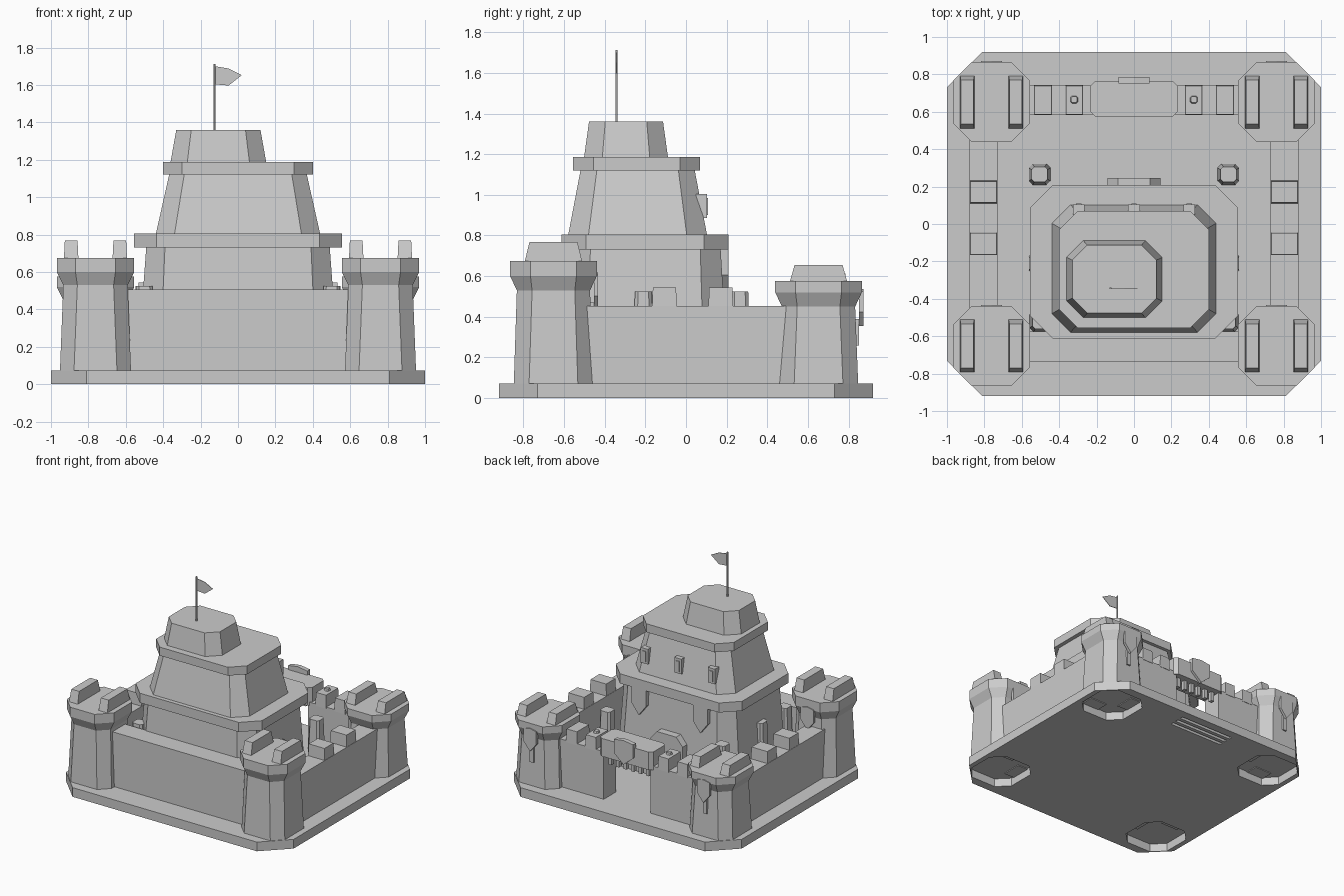
import bpy, bmesh

if "Cube" in bpy.data.objects:
    bpy.data.objects.remove(bpy.data.objects["Cube"], do_unlink=True)

stone = bpy.data.materials.new("stone grey")
stone.use_nodes = True
GREY = (0.6, 0.6, 0.6, 1)
stone.diffuse_color = GREY
stone.node_tree.nodes["Principled BSDF"].inputs["Base Color"].default_value = GREY


def finish(name, bm):
    bmesh.ops.recalc_face_normals(bm, faces=bm.faces)
    mesh = bpy.data.meshes.new(name)
    bm.to_mesh(mesh)
    bm.free()
    mesh.materials.append(stone)
    ob = bpy.data.objects.new(name, mesh)
    bpy.context.collection.objects.link(ob)
    return ob


def loft(name, rings):
    """Stack closed rings of points and cap both ends."""
    bm = bmesh.new()
    loops = [[bm.verts.new(p) for p in ring] for ring in rings]
    n = len(loops[0])
    for a, b in zip(loops, loops[1:]):
        for i in range(n):
            j = (i + 1) % n
            bm.faces.new((a[i], a[j], b[j], b[i]))
    bm.faces.new(loops[0])
    bm.faces.new(loops[-1])
    return finish(name, bm)


def ring(cx, cy, hx, hy, c, z):
    """Rectangle with cut corners at height z."""
    corners = [(-hx + c, -hy), (hx - c, -hy), (hx, -hy + c), (hx, hy - c),
               (hx - c, hy), (-hx + c, hy), (-hx, hy - c), (-hx, -hy + c)]
    return [(cx + x, cy + y, z) for x, y in corners]


def block(name, cx, cy, *levels):
    """Cut-corner block; each level is (half x, half y, corner cut, z)."""
    return loft(name, [ring(cx, cy, *lv) for lv in levels])


def box(name, x0, x1, y0, y1, z0, z1, tx=0.0, ty=0.0):
    """Box whose top is narrowed by tx and ty on each side."""
    def quad(a, b, z):
        return [(x0 + a, y0 + b, z), (x1 - a, y0 + b, z), (x1 - a, y1 - b, z), (x0 + a, y1 - b, z)]
    return loft(name, [quad(0, 0, z0), quad(tx, ty, z1)])


def plate(name, outline, y0, y1):
    """Upright outline in x and z, given thickness along y."""
    return loft(name, [[(x, y, z) for x, z in outline] for y in (y0, y1)])


def shield(name, x, y0, y1, top, w, h):
    pts = [(-w, 0), (0, 0.012), (w, 0), (w, -h * 0.6), (0, -h), (-w, -h * 0.6)]
    return plate(name, [(x + a, top + b) for a, b in pts], y0, y1)


# Base slab, with hollows under the towers and slots under the gate
base = block("base", 0, 0, (1, 0.92, 0.19, 0), (1, 0.92, 0.19, 0.073))
cutters = [block("hollow", sx * 0.76, sy * 0.65, (0.2, 0.2, 0.09, -0.1), (0.2, 0.2, 0.09, 0.066))
           for sx in (-1, 1) for sy in (-1, 1)]
cutters += [box("slot", -0.24, 0.24, y - 0.013, y + 0.013, -0.1, 0.03) for y in (0.73, 0.785, 0.84)]
bpy.context.view_layer.objects.active = base
for cut in cutters:
    cut.hide_render = True
    mod = base.modifiers.new("cut", "BOOLEAN")
    mod.operation, mod.object, mod.solver = "DIFFERENCE", cut, "EXACT"
    bpy.ops.object.modifier_apply(modifier=mod.name)
    bpy.data.objects.remove(cut, do_unlink=True)

# Corner towers: the front pair is taller
for side, sx in (("right", -1), ("left", 1)):
    for end, sy, neck, rise in (("front", -1, 0.53, 0.092), ("back", 1, 0.45, 0.08)):
        x, y, tag = sx * 0.762, sy * 0.652, f"{end}_{side}"
        rim, top = neck + 0.07, neck + (0.145 if sy < 0 else 0.125)
        block("tower_" + tag, x, y, (0.19, 0.195, 0.075, 0.068), (0.172, 0.18, 0.075, neck),
              (0.207, 0.213, 0.1, rim), (0.207, 0.213, 0.1, top))
        for k in (-1, 1):
            mx = x + k * 0.13
            box("tower_merlon_" + tag, mx - 0.039, mx + 0.039, y - 0.143, y + 0.143,
                top - 0.01, top + rise, 0.005, 0.025)
        # Shield and hanging blade on the back face
        shield("tower_shield_" + tag, x, y + 0.2, y + 0.22, neck + 0.075, 0.056, 0.17)
        box("tower_blade_" + tag, x - 0.016, x + 0.016, y + 0.165, y + 0.2, neck - 0.19, neck - 0.06)

# Curtain walls
box("front_wall", -0.65, 0.65, -0.735, -0.575, 0.06, 0.505)
for side, s in (("right", -1), ("left", 1)):
    xs = sorted((s * 0.88, s * 0.73))
    box("side_wall_" + side, *xs, -0.55, 0.55, 0.06, 0.452)
    for y0 in (-0.167, 0.11):
        box("side_merlon_" + side, xs[0] + 0.002, xs[1] - 0.002, y0, y0 + 0.122, 0.44, 0.545, 0.004, 0.004)
    xs = sorted((s * 0.65, s * 0.205))
    box("back_wall_" + side, *xs, 0.585, 0.74, 0.06, 0.452)
    for a, b in ((0.438, 0.535), (0.272, 0.367)):
        xs = sorted((s * a, s * b))
        box("back_merlon_" + side, *xs, 0.582, 0.743, 0.44, 0.545, 0.004, 0.004)
    block("stud_" + side, s * 0.32, 0.665, (0.024, 0.024, 0.01, 0.53), (0.016, 0.016, 0.007, 0.562))

# Gatehouse beam with its portcullis teeth and shield
block("gate_beam", 0, 0.67, (0.233, 0.095, 0.025, 0.425), (0.233, 0.095, 0.025, 0.567))
for i in range(6):
    x = -0.165 + i * 0.066
    box("portcullis_tooth", x - 0.014, x + 0.014, 0.69, 0.72, 0.35, 0.44)
shield("gate_shield", 0, 0.75, 0.785, 0.6, 0.084, 0.18)

# Keep: three tapering tiers with projecting ledges
block("keep_lower", 0, -0.2, (0.54, 0.41, 0.12, 0.06), (0.49, 0.37, 0.1, 0.74))
block("keep_lower_ledge", 0, -0.202, (0.555, 0.41, 0.12, 0.73), (0.555, 0.41, 0.12, 0.806))
block("keep_middle", 0, -0.238, (0.44, 0.342, 0.1, 0.8), (0.367, 0.28, 0.08, 1.125))
block("keep_middle_ledge", 0, -0.243, (0.4, 0.313, 0.1, 1.12), (0.4, 0.313, 0.1, 1.187))
block("keep_upper", -0.105, -0.295, (0.257, 0.207, 0.09, 1.18), (0.225, 0.182, 0.08, 1.36))

# Tapered posts around the keep, and its hanging shields
for s in (-1, 1):
    for x, y in ((0.505, 0.265), (0.505, -0.21), (0.5, -0.52)):
        block("post", s * x, y, (0.058, 0.056, 0.02, 0.06), (0.043, 0.041, 0.015, 0.525))
    shield("keep_shield", s * 0.27, 0.15, 0.208, 0.732, 0.064, 0.21)

# Keep door surround with a cut-cornered head, and the windows above
plate("door_surround", [(-0.142, 0.06), (0.142, 0.06), (0.142, 0.39), (0.085, 0.455),
                        (-0.085, 0.455), (-0.142, 0.39)], 0.15, 0.245)
for x in (-0.295, 0, 0.295):
    box("window_frame", x - 0.031, x + 0.031, 0.05, 0.103, 0.885, 1.005)
    box("window_pane", x - 0.014, x + 0.014, 0.09, 0.109, 0.9, 0.985)

# Flagpole and pennant
block("flagpole", -0.125, -0.343, (0.005, 0.005, 0.002, 1.35), (0.005, 0.005, 0.002, 1.713))
plate("pennant", [(-0.125, 1.603), (-0.05, 1.597), (0.02, 1.652), (-0.05, 1.688), (-0.125, 1.7)],
      -0.345, -0.341)
